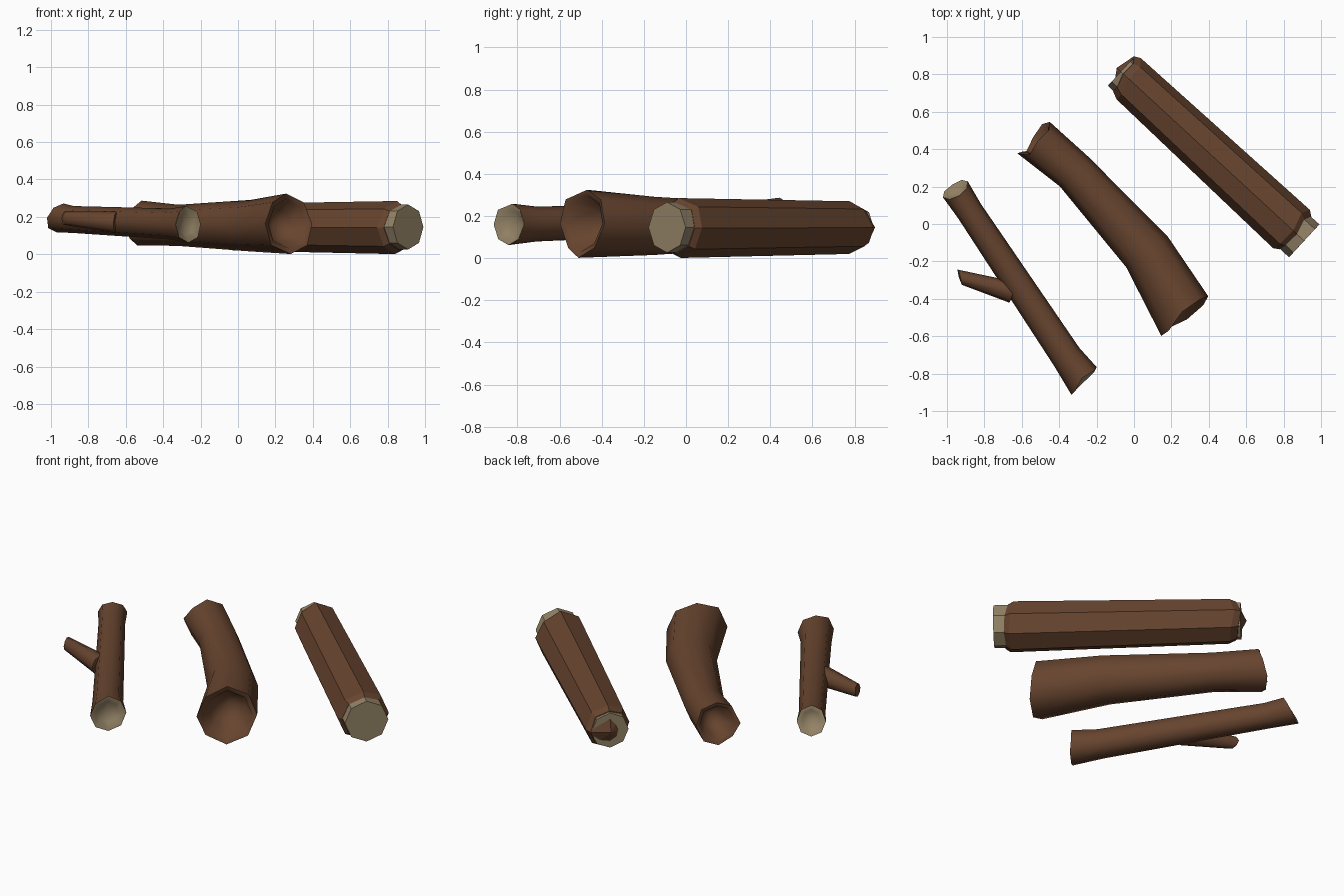
import bpy, bmesh, math
from mathutils import Vector

cube = bpy.data.objects.get("Cube")
if cube:
    bpy.data.objects.remove(cube)

SIDES = 8


def material(name, color):
    m = bpy.data.materials.new(name)
    m.use_nodes = True
    m.diffuse_color = color
    m.node_tree.nodes["Principled BSDF"].inputs["Base Color"].default_value = color
    return m


bark = material("bark brown", (0.135, 0.058, 0.028, 1))
wood = material("cut wood beige", (0.30, 0.23, 0.135, 1))


def log(name, rings, ends=((0, 0),), jag_start=(0,) * SIDES, jag_end=(0,) * SIDES,
        smooth=True, mats=(bark,), cap_faces=0):
    """Eight-sided tube through (x, y, z, radius) rings.
    ends: extra (scale, inset) rings closing both ends; the last cap_faces
    bands at each end take the second material."""
    pts = [Vector(r[:3]) for r in rings]
    last = len(rings) - 1
    spec = [(0, s, i, jag_start) for s, i in reversed(ends)]
    spec.append((0, 1, 0, jag_start))
    spec += [(k, 1, 0, (0,) * SIDES) for k in range(1, last)]
    spec.append((last, 1, 0, jag_end))
    spec += [(last, s, -i, jag_end) for s, i in ends]

    bm = bmesh.new()
    loops = []
    for k, scale, shift, jag in spec:
        # tangent is the mean of the neighbouring directions
        d = Vector()
        if k > 0:
            d += (pts[k] - pts[k - 1]).normalized()
        if k < last:
            d += (pts[k + 1] - pts[k]).normalized()
        d.normalize()
        side = d.cross(Vector((0, 0, 1))).normalized()
        up = side.cross(d)
        loop = []
        for i in range(SIDES):
            a = math.tau * i / SIDES
            radial = (side * math.cos(a) + up * math.sin(a)) * rings[k][3] * scale
            loop.append(bm.verts.new(pts[k] + radial + d * (shift + jag[i] * scale)))
        loops.append(loop)

    bands = len(loops) - 1
    for b in range(bands):
        for i in range(SIDES):
            j = (i + 1) % SIDES
            f = bm.faces.new((loops[b][i], loops[b][j], loops[b + 1][j], loops[b + 1][i]))
            f.smooth = smooth
            if b < cap_faces or b >= bands - cap_faces:
                f.material_index = 1
    bmesh.ops.remove_doubles(bm, verts=bm.verts, dist=0.0005)
    bmesh.ops.recalc_face_normals(bm, faces=bm.faces)
    for e in bm.edges:
        if len(e.link_faces) == 2:
            e.smooth = e.calc_face_angle(0) < 1.0

    mesh = bpy.data.meshes.new(name)
    bm.to_mesh(mesh)
    bm.free()
    for m in mats:
        mesh.materials.append(m)
    obj = bpy.data.objects.new(name, mesh)
    bpy.context.collection.objects.link(obj)
    return obj


# Straight cut log: faceted bark with chamfered ends around a pale core
log("straight_log_bark",
    [(-0.07, 0.815, 0.145, 0.125), (0.84, -0.025, 0.143, 0.142)],
    ends=((0.86, -0.03), (0, -0.03)),
    jag_start=(0.085, 0.085, 0.055, 0.06, 0.03, 0.05, 0.06, 0.07),
    jag_end=(0.0, 0.01, 0.015, -0.015, 0.005, 0.01, 0.0, 0.01),
    smooth=False)
log("straight_log_core",
    [(-0.07, 0.815, 0.145, 0.103), (0.91, -0.09, 0.146, 0.12)],
    smooth=False, mats=(wood,))

# Thick bent log, hollow at both broken ends
log("bent_hollow_log",
    [(-0.535, 0.46, 0.168, 0.12), (-0.32, 0.28, 0.155, 0.11),
     (0.07, -0.15, 0.153, 0.138), (0.27, -0.49, 0.163, 0.162)],
    ends=((0.82, 0.01), (0.55, 0.12), (0, 0.17)),
    jag_start=(-0.015, 0.035, 0.02, 0.03, 0.01, -0.01, 0.0, 0.02),
    jag_end=(0.03, 0.03, -0.02, -0.03, -0.025, 0.0, 0.02, 0.01))

# Thin branch log with shallow pale hollows at its ends
log("thin_log",
    [(-0.955, 0.185, 0.195, 0.079), (-0.88, 0.07, 0.186, 0.072),
     (-0.36, -0.71, 0.162, 0.083), (-0.27, -0.835, 0.16, 0.098)],
    ends=((0.94, 0.0), (0.6, 0.025), (0, 0.035)),
    jag_start=(0.0, 0.025, 0.035, 0.025, 0.0, -0.02, -0.025, -0.02),
    jag_end=(0.025, 0.02, -0.015, -0.01, -0.015, 0.0, 0.01, 0.02),
    mats=(bark, wood), cap_faces=3)

# Short twig growing from the thin log
log("side_twig",
    [(-0.65, -0.365, 0.172, 0.058), (-0.93, -0.285, 0.193, 0.036)],
    ends=((0, -0.008),),
    jag_end=(0.025, 0.015, 0.0, -0.015, -0.02, -0.015, 0.0, 0.015))
